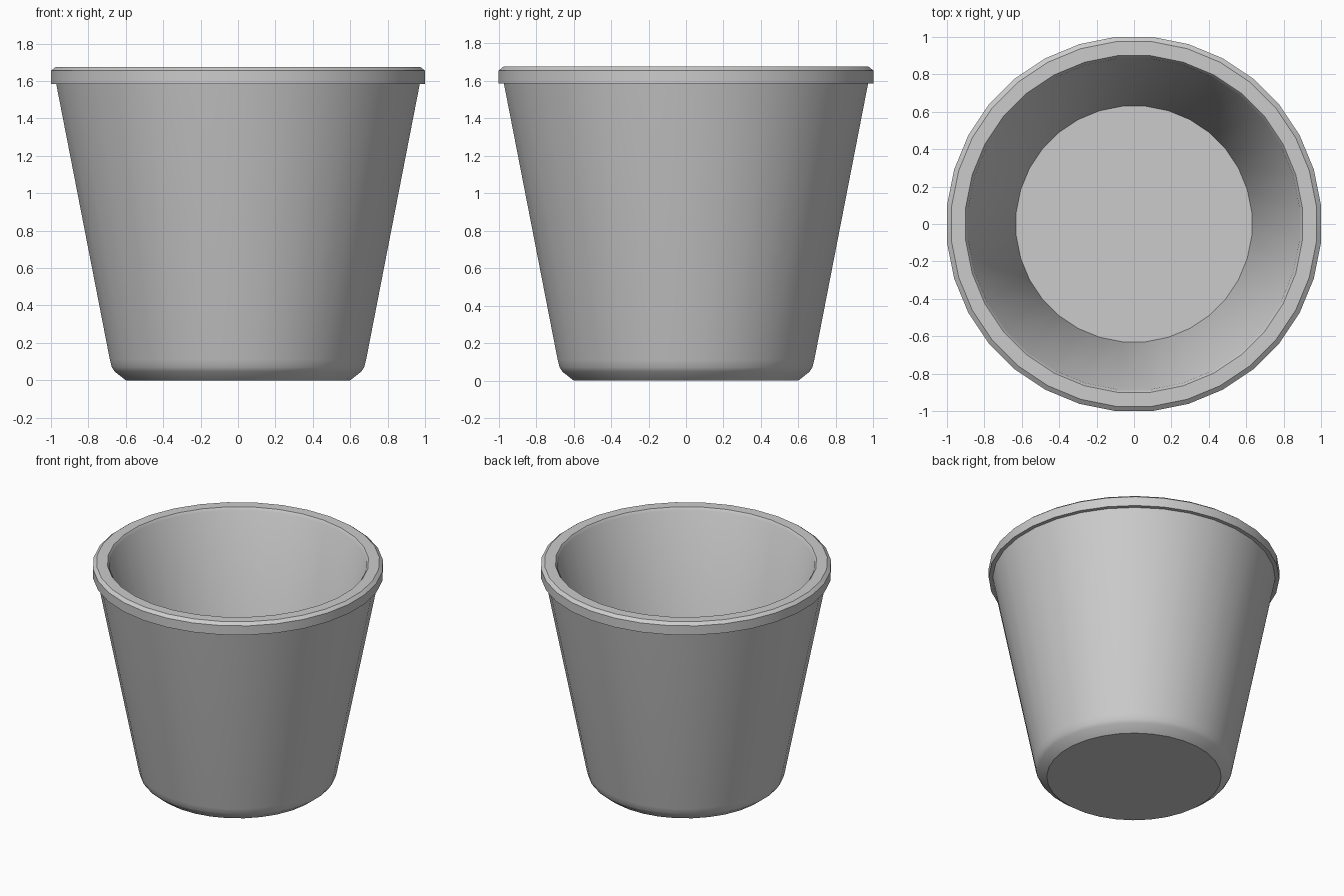
import bpy, bmesh, math

if "Cube" in bpy.data.objects:
    bpy.data.objects.remove(bpy.data.objects["Cube"])

SIDES = 32


def lathe(name, profile, sides):
    """Spin an (radius, height) profile, flats facing the axes."""
    bm = bmesh.new()
    grow = 1 / math.cos(math.pi / sides)
    rings = []
    for r, z in profile:
        ring = []
        for i in range(sides):
            a = 2 * math.pi * (i + 0.5) / sides
            ring.append(bm.verts.new((r * grow * math.cos(a), r * grow * math.sin(a), z)))
        rings.append(ring)
    for low, high in zip(rings, rings[1:]):
        for i in range(sides):
            j = (i + 1) % sides
            bm.faces.new((low[i], low[j], high[j], high[i]))
    # underside and inner floor
    bm.faces.new(rings[0][::-1])
    bm.faces.new(rings[-1])
    bmesh.ops.recalc_face_normals(bm, faces=bm.faces)
    mesh = bpy.data.meshes.new(name)
    bm.to_mesh(mesh)
    bm.free()
    obj = bpy.data.objects.new(name, mesh)
    bpy.context.collection.objects.link(obj)
    bpy.context.view_layer.objects.active = obj
    obj.select_set(True)
    bpy.ops.object.shade_smooth_by_angle(angle=math.radians(30))
    return obj


# pot: chamfered foot, tapered wall, overhanging rim, hollow inside
lathe("flower_pot", [
    (0.60, 0.0), (0.66, 0.047), (0.675, 0.07), (0.685, 0.11),
    (0.972, 1.585), (1.0, 1.585), (1.0, 1.655), (0.975, 1.675),
    (0.90, 1.675), (0.885, 1.655), (0.63, 0.14),
], SIDES)
